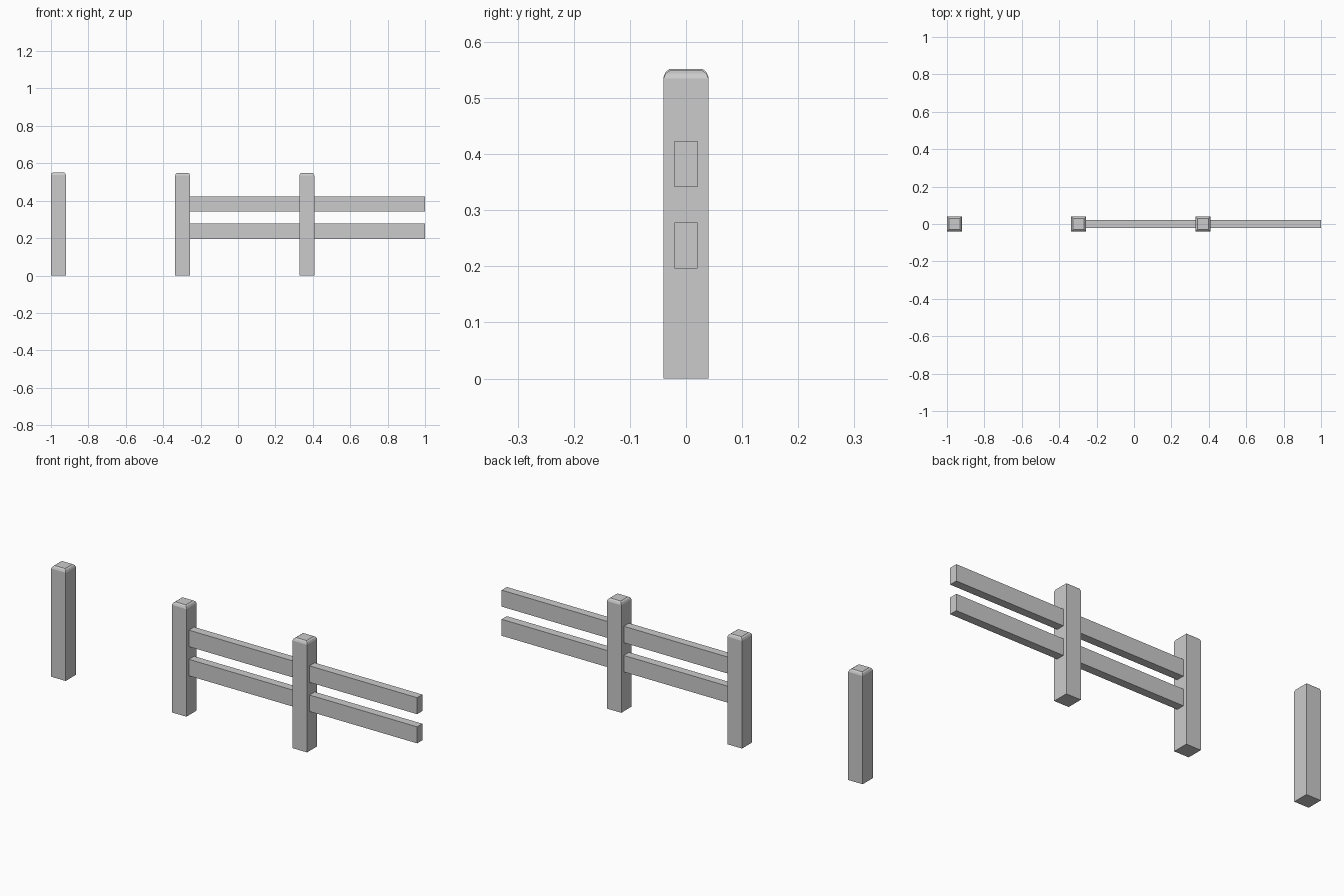
import bpy, bmesh

if "Cube" in bpy.data.objects:
    bpy.data.objects.remove(bpy.data.objects["Cube"])

STEP = 0.664       # spacing between posts
HALF = 0.04        # half width of a post


def finish(bm, name):
    bmesh.ops.recalc_face_normals(bm, faces=bm.faces)
    mesh = bpy.data.meshes.new(name)
    bm.to_mesh(mesh)
    bm.free()
    obj = bpy.data.objects.new(name, mesh)
    bpy.context.collection.objects.link(obj)
    return obj


def post(name, x, height):
    # square section stacked in rings, with a two-step chamfered top
    rings = [(HALF, 0), (HALF, height - 0.014),
             (HALF - 0.004, height - 0.005), (HALF - 0.011, height)]
    bm = bmesh.new()
    loops = [[bm.verts.new((x + sx * r, sy * r, z))
              for sx, sy in ((-1, -1), (1, -1), (1, 1), (-1, 1))]
             for r, z in rings]
    for a, b in zip(loops, loops[1:]):
        for i in range(4):
            j = (i + 1) % 4
            bm.faces.new((a[i], a[j], b[j], b[i]))
    bm.faces.new(loops[0][::-1])
    bm.faces.new(loops[-1])
    finish(bm, name)


def rail(name, x0, x1, z0, z1, half_y=0.0205):
    bm = bmesh.new()
    bmesh.ops.create_cube(bm, size=1)
    bmesh.ops.scale(bm, vec=(x1 - x0, 2 * half_y, z1 - z0), verts=bm.verts)
    bmesh.ops.translate(bm, vec=((x0 + x1) / 2, 0, (z0 + z1) / 2), verts=bm.verts)
    finish(bm, name)


# Three posts, the left one standing alone
for i, h in enumerate((0.552, 0.549, 0.549)):
    post(f"post_{i + 1}", -1 + HALF + i * STEP, h)

# Two bays of paired rails, each starting inside its post
for bay in range(2):
    end = 1 - (1 - bay) * STEP
    for label, z0, z1 in (("lower", 0.196, 0.278), ("upper", 0.341, 0.423)):
        rail(f"{label}_rail_{bay + 1}", end - STEP, end, z0, z1)
